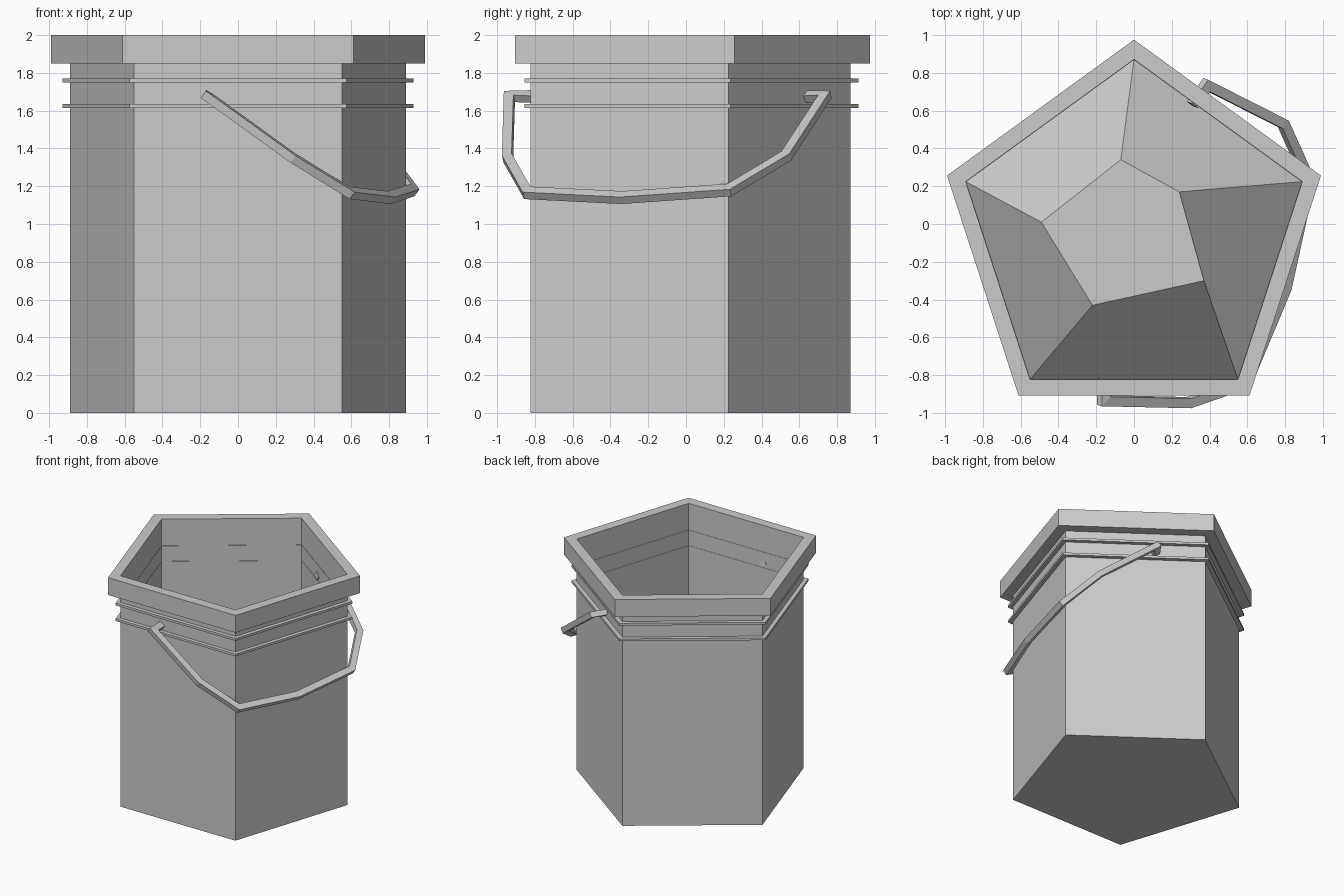
import bpy, bmesh, math
from mathutils import Vector

cube = bpy.data.objects.get("Cube")
if cube:
    bpy.data.objects.remove(cube)

CENTRE_Y = -0.065
WALL_R = 0.936

grey = bpy.data.materials.new("plain_grey")
grey.use_nodes = True
colour = (0.6, 0.6, 0.6, 1)
grey.diffuse_color = colour
grey.node_tree.nodes["Principled BSDF"].inputs["Base Color"].default_value = colour


def finish(name, bm, fix_normals=True):
    if fix_normals:
        bmesh.ops.recalc_face_normals(bm, faces=bm.faces)
    mesh = bpy.data.meshes.new(name)
    bm.to_mesh(mesh)
    bm.free()
    mesh.materials.append(grey)
    obj = bpy.data.objects.new(name, mesh)
    bpy.context.collection.objects.link(obj)
    return obj


def pentagon(bm, radius, z):
    angles = [math.radians(90 + 72 * i) for i in range(5)]
    return [bm.verts.new((radius * math.cos(a), CENTRE_Y + radius * math.sin(a), z))
            for a in angles]


def bridge(bm, lower, upper):
    n = len(lower)
    for i in range(n):
        j = (i + 1) % n
        bm.faces.new((lower[i], lower[j], upper[j], upper[i]))


def ring(name, inner, outer, z0, z1):
    bm = bmesh.new()
    loops = [pentagon(bm, r, z) for r, z in
             ((outer, z0), (outer, z1), (inner, z1), (inner, z0))]
    for i in range(4):
        bridge(bm, loops[i], loops[(i + 1) % 4])
    finish(name, bm)


# Thin five-sided body with a flat base
bm = bmesh.new()
base = pentagon(bm, WALL_R, 0)
bridge(bm, base, pentagon(bm, WALL_R, 1.99))
bm.faces.new(base[::-1])
finish("bucket_body", bm, False)

# Thick rim and two thin bands
ring("rim", WALL_R, 1.04, 1.85, 2.0)
ring("upper_band", WALL_R - 0.003, 0.977, 1.75, 1.77)
ring("lower_band", WALL_R - 0.003, 0.977, 1.615, 1.635)

# Uneven raised floor inside
bm = bmesh.new()
top = [bm.verts.new((x, y, 0.47)) for x, y in
       ((-0.07, 0.34), (-0.49, 0.01), (-0.22, -0.43), (0.37, -0.30), (0.24, 0.17))]
bridge(bm, pentagon(bm, WALL_R, 0.005), top)
bm.faces.new(top)
finish("raised_floor", bm, False)

# Handle: square bar swept along a path lying in a tilted plane
path = [Vector(p) for p in (
    (-0.16, -0.82, 1.675), (-0.16, -0.935, 1.675), (0.29, -0.945, 1.35),
    (0.59, -0.84, 1.165), (0.80, -0.34, 1.14), (0.925, 0.23, 1.18),
    (0.79, 0.53, 1.36), (0.385, 0.735, 1.675), (0.31, 0.63, 1.675))]
plane_normal = Vector((0.57, -0.18, 0.80)).normalized()
HALF_WIDTH, HALF_DEPTH = 0.026, 0.023
bm = bmesh.new()
sections = []
for i, p in enumerate(path):
    before = (p - path[max(i - 1, 0)]).normalized()
    after = (path[min(i + 1, len(path) - 1)] - p).normalized()
    tangent = (before + after).normalized()
    side = tangent.cross(plane_normal).normalized()
    # Widen the mitred corners so that the bar keeps its width
    miter = 1 / max(tangent.dot(after if after.length else before), 0.65)
    across = side * HALF_WIDTH * miter
    deep = plane_normal * HALF_DEPTH
    sections.append([bm.verts.new(p + across * a + deep * b)
                     for a, b in ((-1, -1), (1, -1), (1, 1), (-1, 1))])
for first, second in zip(sections, sections[1:]):
    bridge(bm, first, second)
bm.faces.new(sections[0])
bm.faces.new(sections[-1])
finish("handle", bm)
